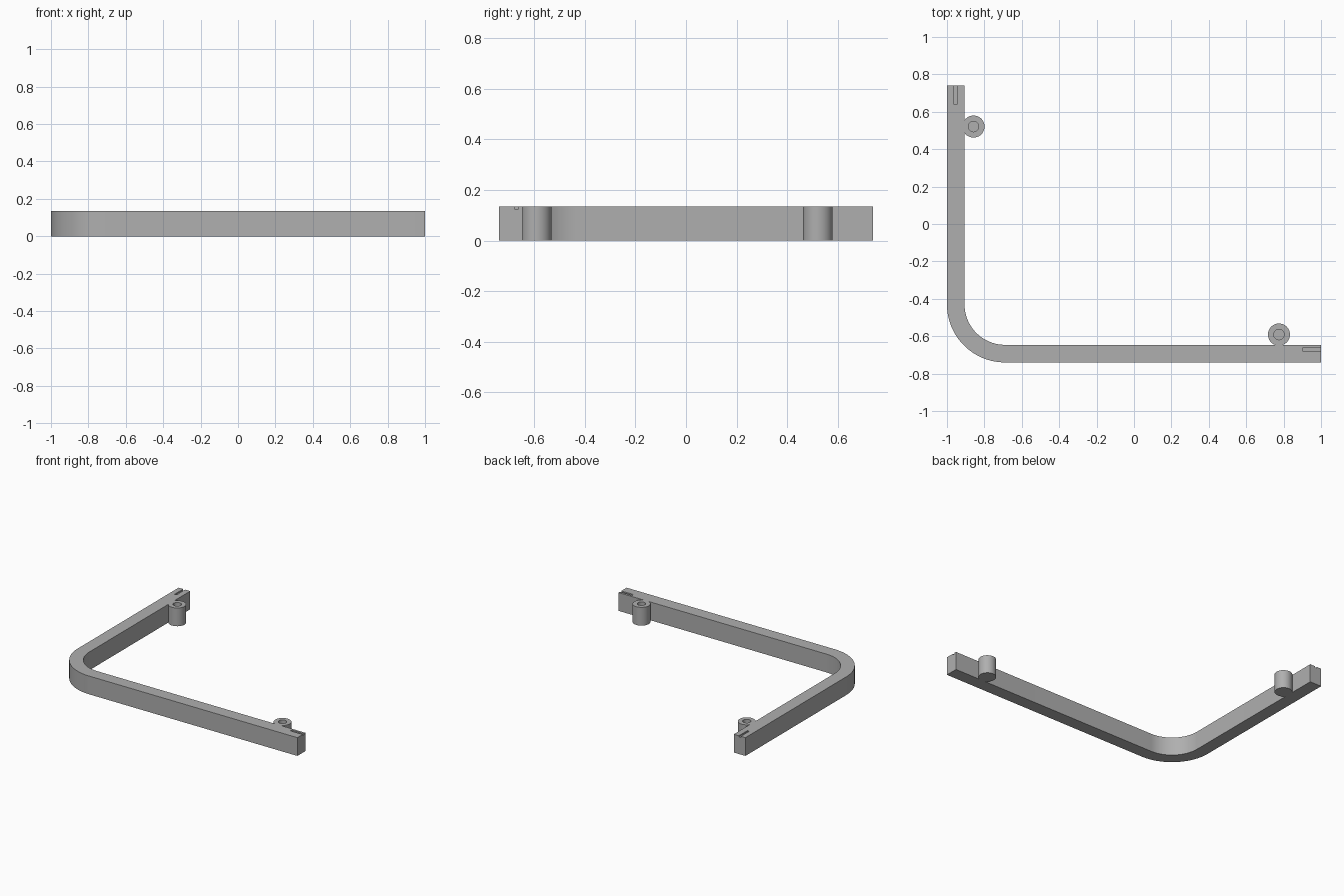
import bpy, bmesh, math

cube = bpy.data.objects.get("Cube")
if cube:
    bpy.data.objects.remove(cube, do_unlink=True)

H = 0.134          # height
W = 0.094          # bar width
X, Y = 1.0, 0.74   # half extents
R = 0.31           # outer corner radius

grey = bpy.data.materials.new("plain grey")
grey.use_nodes = True
colour = (0.43, 0.43, 0.43, 1)
grey.diffuse_color = colour
grey.node_tree.nodes["Principled BSDF"].inputs["Base Color"].default_value = colour


def prism(name, outline, z0, z1):
    """Extrude a counter-clockwise outline from z0 to z1."""
    bm = bmesh.new()
    base = bm.faces.new([bm.verts.new((x, y, z0)) for x, y in outline])
    top = bmesh.ops.extrude_face_region(bm, geom=[base])["geom"]
    bmesh.ops.translate(bm, vec=(0, 0, z1 - z0),
                        verts=[v for v in top if isinstance(v, bmesh.types.BMVert)])
    bmesh.ops.recalc_face_normals(bm, faces=bm.faces)
    mesh = bpy.data.meshes.new(name)
    bm.to_mesh(mesh)
    bm.free()
    mesh.materials.append(grey)
    ob = bpy.data.objects.new(name, mesh)
    bpy.context.collection.objects.link(ob)
    return ob


def arc(cx, cy, r, a0, a1, n):
    return [(cx + r * math.cos(math.radians(a0 + (a1 - a0) * i / n)),
             cy + r * math.sin(math.radians(a0 + (a1 - a0) * i / n)))
            for i in range(n + 1)]


def circle(cx, cy, r, n=48):
    return arc(cx, cy, r, 0, 360, n)[:-1]


def box(x0, x1, y0, y1):
    return [(x0, y0), (x1, y0), (x1, y1), (x0, y1)]


def combine(target, other, operation):
    mod = target.modifiers.new(other.name, "BOOLEAN")
    mod.operation = operation
    mod.solver = "EXACT"
    mod.object = other
    bpy.context.view_layer.objects.active = target
    bpy.ops.object.modifier_apply(modifier=mod.name)
    bpy.data.objects.remove(other, do_unlink=True)


# L-shaped bar with a rounded corner
cx, cy = -X + R, -Y + R
outline = arc(cx, cy, R, 180, 270, 32) + [(X, -Y), (X, -Y + W)]
outline += arc(cx, cy, R - W, 270, 180, 32) + [(-X + W, Y), (-X, Y)]
bracket = prism("corner_bracket", outline, 0, H)

# Screw bosses with blind holes
for bx, by in ((-0.858, 0.521), (0.775, -0.591)):
    combine(bracket, prism("screw_boss", circle(bx, by, 0.059), 0, H), "UNION")
    combine(bracket, prism("screw_hole", circle(bx, by, 0.028), 0.03, H + 0.05), "DIFFERENCE")

# Shallow marking slots at the two bar ends
for slot in (box(X - 0.1, X + 0.05, -0.678, -0.662),
             box(-0.963, -0.947, Y - 0.1, Y + 0.05)):
    combine(bracket, prism("end_slot", slot, H - 0.009, H + 0.05), "DIFFERENCE")

bpy.ops.object.select_all(action="DESELECT")
bracket.select_set(True)
bpy.context.view_layer.objects.active = bracket
bpy.ops.object.shade_smooth_by_angle(angle=math.radians(30))
